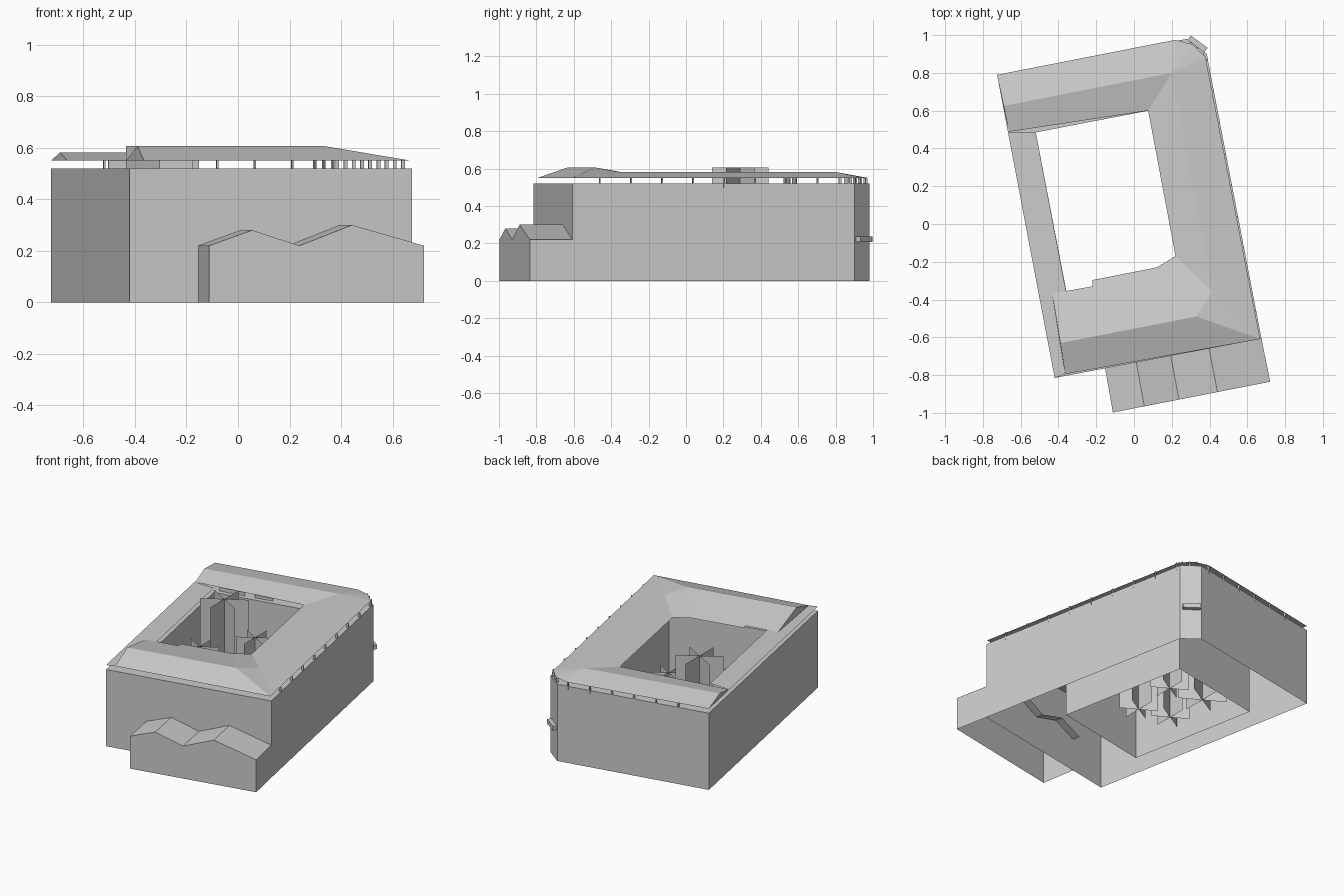
import bpy, bmesh, math
from mathutils import Vector

cube = bpy.data.objects.get("Cube")
if cube:
    bpy.data.objects.remove(cube, do_unlink=True)

grey = bpy.data.materials.new("light_grey")
grey.use_nodes = True
colour = (0.605, 0.605, 0.605, 1)
grey.diffuse_color = colour
grey.node_tree.nodes["Principled BSDF"].inputs["Base Color"].default_value = colour

WALL, EAVE, RIDGE, PEAK = 0.52, 0.55, 0.582, 0.607
ANGLE = math.atan2(0.21, 1.09)
U = Vector((math.cos(ANGLE), math.sin(ANGLE), 0))
V = Vector((-U.y, U.x, 0))


def finish(name, bm):
    bmesh.ops.remove_doubles(bm, verts=bm.verts, dist=0.0001)
    bmesh.ops.recalc_face_normals(bm, faces=bm.faces)
    mesh = bpy.data.meshes.new(name)
    bm.to_mesh(mesh)
    bm.free()
    mesh.materials.append(grey)
    obj = bpy.data.objects.new(name, mesh)
    bpy.context.collection.objects.link(obj)


def face(bm, points):
    bm.faces.new([bm.verts.new(p) for p in points])


def at(p, z):
    return Vector((p[0], p[1], z))


def walls(bm, loop):
    for a, b in zip(loop, loop[1:] + loop[:1]):
        face(bm, [at(a, 0), at(b, 0), at(b, WALL), at(a, WALL)])


def box(name, centre, axis, size):
    """Upright box whose length runs along a horizontal axis."""
    side = Vector((-axis.y, axis.x, 0))
    bm = bmesh.new()
    bmesh.ops.create_cube(bm, size=1)
    for v in bm.verts:
        x, y, z = v.co
        v.co = centre + axis * x * size[0] + side * y * size[1] + Vector((0, 0, z * size[2]))
    finish(name, bm)


# Main block: outer and courtyard walls, flat deck, open below
south_west, south_east = Vector((-0.42, -0.815, 0)), Vector((0.675, -0.607, 0))
outer = [south_west, south_east, (0.385, 0.90), (0.28, 0.98), (-0.725, 0.79)]
court_nw = Vector((-0.52, 0.485, 0))
court_sw, court_ne = court_nw - V * 0.9, court_nw + U * 0.68
court = [court_sw, court_sw + U * 0.68, court_ne, court_nw]
bm = bmesh.new()
walls(bm, outer)
walls(bm, court)
bmesh.ops.remove_doubles(bm, verts=bm.verts, dist=0.0001)
rim = [e for e in bm.edges if all(abs(v.co.z - WALL) < 0.001 for v in e.verts)]
bmesh.ops.triangle_fill(bm, edges=rim, use_beauty=True)
finish("main_block", bm)

# Front annex with a double-ridged roof that runs a little way into the block
front_a, front_b = Vector((-0.112, -0.998, 0)), Vector((0.721, -0.835, 0))
back_a, back_b = south_west.lerp(south_east, 0.244), south_east
profile = [(0, 0.22), (0.2, 0.28), (0.42, 0.22), (0.665, 0.30), (1, 0.22)]
ridge = [at(front_a.lerp(front_b, t), z) for t, z in profile]
back_ridge = [at(back_a.lerp(back_b, t), z) for t, z in profile]
inner_ridge = [p + V * 0.05 for p in back_ridge[:-1]] + back_ridge[-1:]
bm = bmesh.new()
for near, far in ((ridge, back_ridge), (back_ridge, inner_ridge)):
    for i in range(len(profile) - 1):
        corners = [near[i], near[i + 1], far[i + 1], far[i]]
        face(bm, list(dict.fromkeys(p.copy().freeze() for p in corners)))
face(bm, [front_a, front_b] + ridge[::-1])
face(bm, [front_a, back_a, back_ridge[0], ridge[0]])
face(bm, [front_b, back_b, back_ridge[-1], ridge[-1]])
finish("front_annex", bm)

# Roof over the north, east and south wings
north_end, north_ridge, north_in = at((-0.725, 0.79), EAVE), at((-0.69, 0.625), RIDGE), at((-0.662, 0.488), EAVE)
corner_out, corner_tip, corner_east = at((0.22, 0.975), EAVE), at((0.31, 0.95), EAVE), at((0.378, 0.885), EAVE)
corner_ridge, corner_in = at((0.2, 0.80), RIDGE), at((0.075, 0.60), EAVE)
se_out, se_ridge, se_in = at((0.668, -0.609), EAVE), at((0.33, -0.49), PEAK), at((0.22, -0.17), EAVE)
east_ridge = at((0.415, -0.36), RIDGE)
south_out, south_ridge, south_in = at((-0.365, -0.795), EAVE), at((-0.39, -0.63), PEAK), at((-0.433, -0.37), EAVE)
south_step = [at(p, EAVE) for p in ((0.12, -0.23), (-0.22, -0.297), (-0.22, -0.33), (-0.36, -0.355))]
bm = bmesh.new()
for points in (
    [north_end, north_ridge, corner_ridge, corner_out],
    [corner_out, corner_ridge, corner_tip],
    [north_ridge, north_in, corner_in, corner_ridge],
    [north_end, north_ridge, north_in],
    [corner_ridge, corner_in, se_in],
    [corner_ridge, se_in, east_ridge],
    [corner_tip, corner_ridge, corner_east],
    [corner_ridge, east_ridge, se_out, corner_east],
    [east_ridge, se_ridge, se_out],
    [se_ridge, south_ridge, south_out, se_out],
    [south_ridge, se_ridge] + south_step + [south_in],
    [se_ridge, east_ridge, se_in, south_step[0]],
    [south_out, south_ridge, south_in],
):
    face(bm, points)
# Flat soffits closing the wings from below
for points in (
    [north_end, north_in, corner_in, corner_tip, corner_out],
    [corner_in, se_in, se_out, corner_east, corner_tip],
    [se_in] + south_step + [south_in, south_out, se_out],
):
    face(bm, points)
finish("roof", bm)

# Flat roof sheet over the west wing
bm = bmesh.new()
face(bm, [north_end, at(south_west, EAVE), south_out, south_in,
          south_step[-1], at(court_nw, EAVE), north_in])
finish("west_flat_roof", bm)


# Thin fins holding the eaves above the walls
def fins(name, start, end, count, inward):
    a, b = at(start, 0.525), at(end, 0.525)
    for i in range(count):
        p = a.lerp(b, i / (count - 1)) + inward * 0.005
        box(f"{name}_{i + 1}", p, inward, (0.014, 0.007, 0.05))


fins("east_fin", (0.645, -0.46), (0.39, 0.87), 9, -U)
fins("north_fin", (-0.52, 0.829), (0.21, 0.967), 6, -V)
fins("corner_fin", (0.30, 0.96), (0.37, 0.905), 3, Vector((-0.6, -0.8, 0)))

# Short upright panels below the northern inner eave
for i, (x, width) in enumerate(((-0.42, 0.17), (-0.21, 0.12))):
    y = 0.60 + (x - 0.075) * U.y / U.x + 0.035
    box(f"eave_panel_{i + 1}", Vector((x, y, 0.535)), U, (width, 0.006, 0.03))

# Balcony on the cut corner
box("corner_balcony", Vector((0.332, 0.947, 0.222)), Vector((0.81, -0.59, 0)), (0.11, 0.045, 0.03))

# Courtyard trees made of three crossed sheets
trees = [(-0.305, 0.29, 0.15, 0.607), (-0.06, 0.27, 0.12, 0.42),
         (-0.29, 0.0, 0.12, 0.40), (-0.08, -0.05, 0.12, 0.38)]
for i, (x, y, radius, top) in enumerate(trees):
    bm = bmesh.new()
    for k in range(3):
        turn = math.pi * (k / 3 + 1 / 6)
        arm = Vector((math.cos(turn), math.sin(turn), 0)) * radius
        a, b = at((x, y), 0) - arm, at((x, y), 0) + arm
        face(bm, [at(a, 0.09), at(b, 0.09), at(b, top), at(a, top)])
    finish(f"courtyard_tree_{i + 1}", bm)
